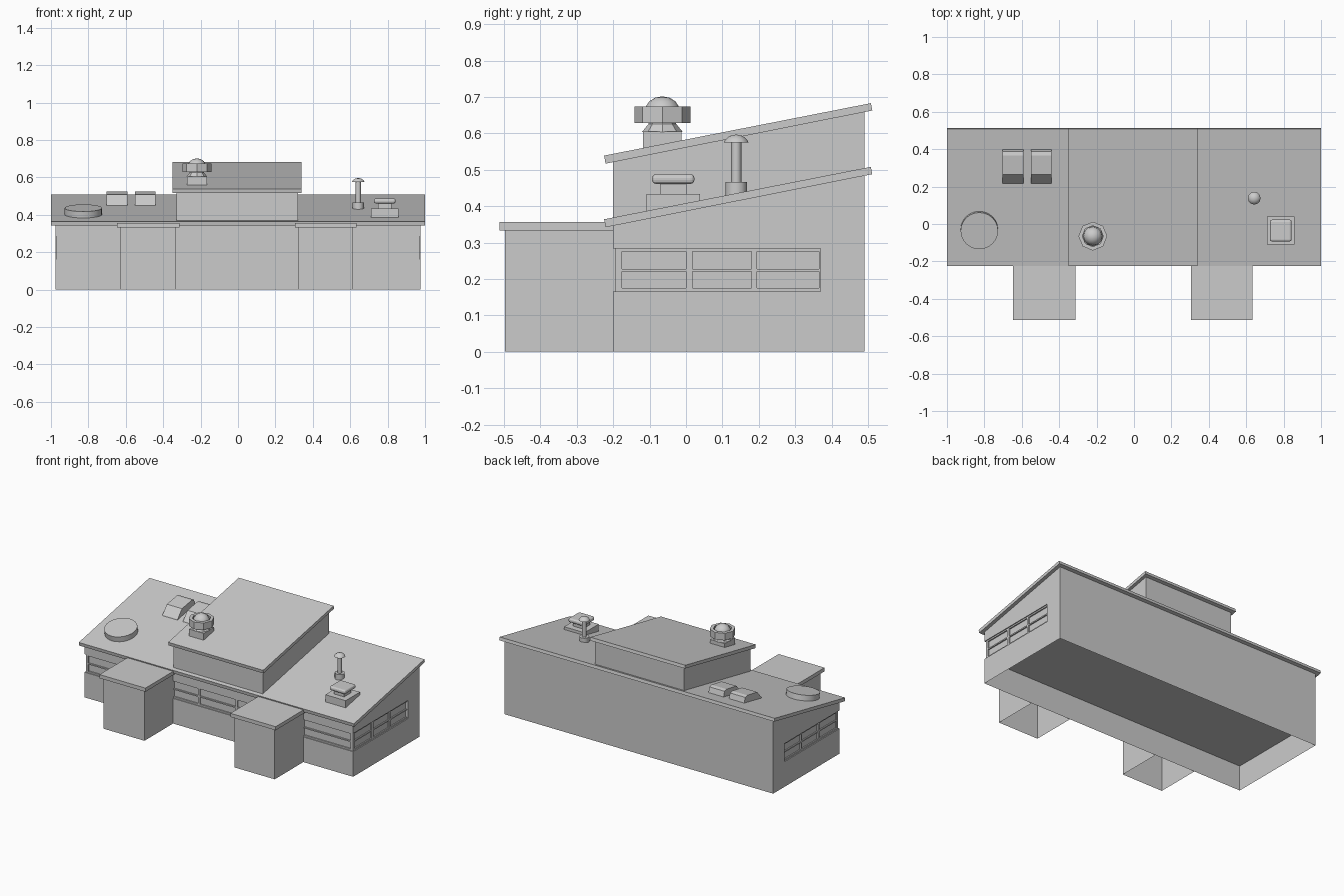
import bpy, bmesh, math
from mathutils import Matrix, Vector

if "Cube" in bpy.data.objects:
    bpy.data.objects.remove(bpy.data.objects["Cube"])

SLOPE = 0.1965                      # rise of the shed roofs along y
ANG = math.atan(SLOPE)


def roof_z(y):
    return 0.364 + SLOPE * (y + 0.225)


def finish(name, bm):
    bmesh.ops.recalc_face_normals(bm, faces=bm.faces)
    me = bpy.data.meshes.new(name)
    bm.to_mesh(me)
    bm.free()
    ob = bpy.data.objects.new(name, me)
    bpy.context.collection.objects.link(ob)
    return ob


def prism(name, profile, x0, x1):
    """Extrude a y-z profile along x."""
    bm = bmesh.new()
    f = bm.faces.new([bm.verts.new((x0, y, z)) for y, z in profile])
    r = bmesh.ops.extrude_face_region(bm, geom=[f])
    vs = [v for v in r["geom"] if isinstance(v, bmesh.types.BMVert)]
    bmesh.ops.translate(bm, verts=vs, vec=(x1 - x0, 0, 0))
    return finish(name, bm)


def add_box(bm, x0, x1, y0, y1, z0, z1):
    m = Matrix.Translation(((x0 + x1) / 2, (y0 + y1) / 2, (z0 + z1) / 2))
    m = m @ Matrix.Diagonal((x1 - x0, y1 - y0, z1 - z0, 1))
    bmesh.ops.create_cube(bm, size=1, matrix=m)


def box(name, *dims, open_bottom=False):
    bm = bmesh.new()
    add_box(bm, *dims)
    ob_faces = [f for f in bm.faces if f.calc_center_median().z < dims[4] + 1e-5]
    if open_bottom:
        bmesh.ops.delete(bm, geom=ob_faces, context='FACES_ONLY')
    return finish(name, bm)


def lathe(name, profile, loc, segs, turn=0.0, tilt=0.0, closed=False, smooth=True):
    """Spin an r-z profile round the vertical axis."""
    bm = bmesh.new()
    vs = [bm.verts.new((r, 0, z)) for r, z in profile]
    pairs = list(zip(vs, vs[1:] + vs[:1])) if closed else list(zip(vs, vs[1:]))
    es = [bm.edges.new(p) for p in pairs]
    bmesh.ops.spin(bm, geom=vs + es, axis=(0, 0, 1), cent=(0, 0, 0),
                   angle=2 * math.pi, steps=segs, use_duplicate=False)
    bmesh.ops.remove_doubles(bm, verts=bm.verts, dist=1e-5)
    bm.transform(Matrix.Translation(loc) @ Matrix.Rotation(tilt, 4, 'X')
                 @ Matrix.Rotation(turn, 4, 'Z'))
    ob = finish(name, bm)
    if smooth:
        bpy.context.view_layer.objects.active = ob
        ob.select_set(True)
        bpy.ops.object.shade_smooth_by_angle(angle=math.radians(35))
        ob.select_set(False)
    return ob


# Main walls: lower band (open below), solid rear band, upper band under the roof
W, F, B = 0.977, -0.20, 0.49
SILL, HEAD = 0.165, 0.284
box("lower_walls", -W, W, F, B, 0, SILL, open_bottom=True)
box("rear_wall_band", -W, W, 0.37, B, SILL, HEAD)
prism("upper_walls", [(F, HEAD), (B, HEAD), (B, roof_z(B) - 0.01), (F, roof_z(F) - 0.01)], -W, W)

# Recessed window band and its frame bars
G, GF = 0.963, -0.186
box("window_glass", -G, G, GF, 0.37, SILL, HEAD)
rows = [(SILL, 0.175), (0.220, 0.228), (0.275, HEAD)]
bm = bmesh.new()
for s in (-1, 1):
    xa, xb = sorted((s * (G - 0.01), s * (W - 0.006)))
    for z0, z1 in rows:
        add_box(bm, xa, xb, F + 0.006, 0.37, z0, z1)
    for y0, y1 in [(F + 0.006, -0.18), (0.0, 0.018), (0.18, 0.195), (0.366, 0.37)]:
        add_box(bm, xa, xb, y0, y1, SILL, HEAD)
finish("side_window_frames", bm)
bm = bmesh.new()
for z0, z1 in rows:
    add_box(bm, -W + 0.006, W - 0.006, F + 0.006, GF + 0.01, z0, z1)
for x0, x1 in [(-W + 0.006, -0.96), (-0.155, -0.142), (0.118, 0.132), (0.96, W - 0.006)]:
    add_box(bm, x0, x1, F + 0.006, GF + 0.01, SILL, HEAD)
finish("front_window_frames", bm)

# Shed roofs and the raised centre block
slab = [(-0.225, 0.364), (-0.221, 0.342), (0.512, 0.488), (0.508, 0.508)]
LIFT = 0.175
prism("main_roof", slab, -1, 1)
prism("raised_walls", [(F, roof_z(F) - 0.01), (B, roof_z(B) - 0.01),
                       (B, roof_z(B) + LIFT - 0.01), (F, roof_z(F) + LIFT - 0.01)], -0.33, 0.32)
prism("raised_roof", [(y, z + LIFT) for y, z in slab], -0.35, 0.34)

# Two entrance porches
for side, x0, x1 in (("left", -0.63, -0.332), ("right", 0.322, 0.615)):
    box(side + "_porch_walls", x0, x1, -0.497, F, 0, 0.334, open_bottom=True)
    box(side + "_porch_roof", x0 - 0.018, x1 + 0.018, -0.513, F, 0.333, 0.357)
    box(side + "_porch_backing", x0, x1, F, GF + 0.005, SILL, HEAD)

# Low round roof hatch, tilted with the roof
lathe("round_hatch", [(0, -0.01), (0.1, -0.01), (0.1, 0.035), (0, 0.035)],
      (-0.827, -0.03, roof_z(-0.03)), 24, tilt=ANG)

# Pair of skylights
sky = [(0.215, 0.445), (0.219, 0.456), (0.264, 0.508), (0.365, 0.525), (0.388, 0.52),
       (0.40, 0.48)]
for side, x in (("left", -0.647), ("right", -0.497)):
    prism(side + "_skylight", sky, x - 0.055, x + 0.055)

# Turbine vent on the raised roof
vx, vy = -0.22, -0.065
box("turbine_base", vx - 0.053, vx + 0.053, vy - 0.053, vy + 0.053, 0.55, 0.605)
lathe("turbine_neck", [(0.056, 0.604), (0.038, 0.626), (0.038, 0.675)], (vx, vy, 0), 8,
      smooth=False)
lathe("turbine_ring", [(0.077, 0.628), (0.077, 0.674), (0.056, 0.674), (0.056, 0.628)],
      (vx, vy, 0), 8, closed=True, smooth=False)
lathe("turbine_dome", [(0.052, 0.645), (0.048, 0.67), (0.036, 0.688), (0.02, 0.698), (0, 0.702)],
      (vx, vy, 0), 12)
lathe("turbine_floor", [(0, 0.635), (0.06, 0.635)], (vx, vy, 0), 8, smooth=False)

# Stack pipe with a domed cap
lathe("stack_pipe", [(0.03, 0.42), (0.03, 0.467), (0.014, 0.467), (0.014, 0.575), (0.034, 0.575),
                     (0.03, 0.583), (0.018, 0.593), (0, 0.597)], (0.643, 0.138, 0), 12)

# Square vent: curb, neck and rounded cap
sx, sy = 0.785, -0.035
for part, r, z0, z1 in (("curb", 0.074, 0.375, 0.434), ("neck", 0.036, 0.43, 0.465),
                        ("cap", 0.058, 0.461, 0.488)):
    ob = box("square_vent_" + part, sx - r, sx + r, sy - r, sy + r, z0, z1)
    if part == "cap":
        bev = ob.modifiers.new("round", 'BEVEL')
        bev.width, bev.segments = 0.011, 3
